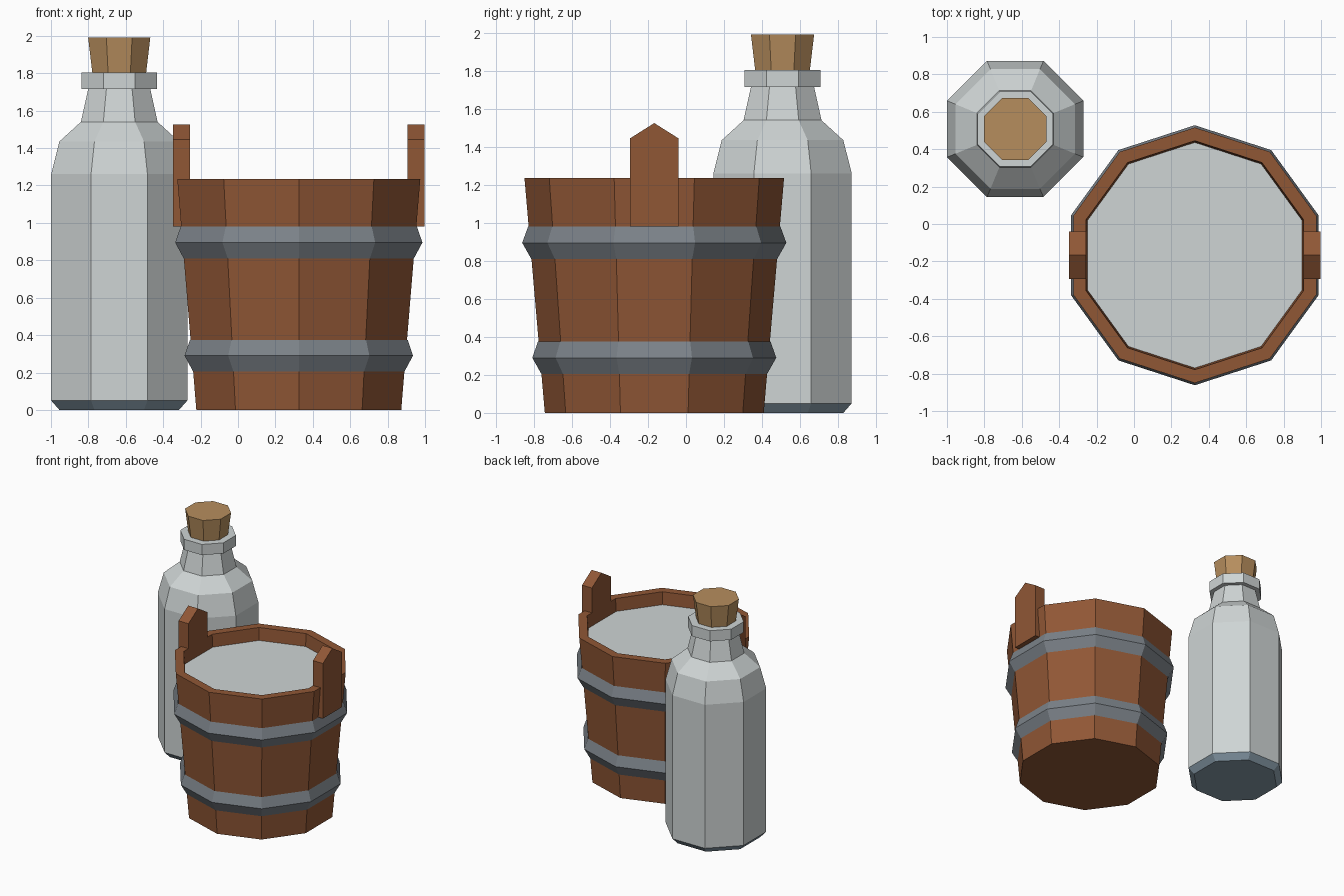
import bpy, bmesh, math

if "Cube" in bpy.data.objects:
    bpy.data.objects.remove(bpy.data.objects["Cube"])


def material(name, rgb):
    m = bpy.data.materials.new(name)
    m.diffuse_color = (*rgb, 1)
    m.use_nodes = True
    m.node_tree.nodes["Principled BSDF"].inputs["Base Color"].default_value = m.diffuse_color
    return m


GLASS = material("milk white", (0.62, 0.66, 0.66))
BASE = material("slate blue base", (0.25, 0.34, 0.41))
CORK = material("cork tan", (0.47, 0.27, 0.11))
WOOD = material("stave brown", (0.28, 0.095, 0.036))
IRON = material("iron grey", (0.20, 0.225, 0.25))

BOTTLE = (-0.635, 0.508)
BUCKET = (0.325, -0.167)


def finish(name, bm, mats):
    me = bpy.data.meshes.new(name)
    bm.normal_update()
    bm.to_mesh(me)
    bm.free()
    for m in mats:
        me.materials.append(m)
    ob = bpy.data.objects.new(name, me)
    bpy.context.collection.objects.link(ob)
    return ob


def lathe(name, centre, n, profile, mats, caps=True):
    """Spin (radius, z) points, listed going up the outside, into n flat sides."""
    bm = bmesh.new()
    rings = []
    for r, z in profile:
        rings.append([bm.verts.new((centre[0] + r * math.cos(a), centre[1] + r * math.sin(a), z))
                      for a in (math.pi / n + math.tau * k / n for k in range(n))])
    for lo, hi in zip(rings, rings[1:]):
        for k in range(n):
            j = (k + 1) % n
            bm.faces.new((lo[k], lo[j], hi[j], hi[k]))
    if caps:
        if len(rings) > 1:
            bm.faces.new(rings[0][::-1])
        bm.faces.new(rings[-1])
    return finish(name, bm, mats)


def octagon(pts):
    """Convert flat-to-centre distances to corner radii."""
    return [(r / math.cos(math.pi / 8), z) for r, z in pts]


# Bottle: body with bevelled base, collar and cork
body = lathe("bottle_body", BOTTLE, 8, octagon(
    [(0.32, 0), (0.364, 0.05), (0.364, 1.26), (0.32, 1.435), (0.205, 1.54), (0.165, 1.72)]),
    [GLASS, BASE])
for p in body.data.polygons:
    if p.center.z < 0.045:
        p.material_index = 1
lathe("bottle_collar", BOTTLE, 8, octagon([(0.201, 1.715), (0.201, 1.805)]), [GLASS])
lathe("cork", BOTTLE, 8, octagon([(0.143, 1.795), (0.166, 1.99)]), [CORK])

# Bucket: staved wall with hollow rim, filled with milk
lathe("bucket_wall", BUCKET, 10,
      [(0.576, 0), (0.683, 1.235), (0.612, 1.235), (0.592, 1.0)], [WOOD])
lathe("milk_surface", BUCKET, 10, [(0.603, 1.13)], [GLASS])

# Iron hoops with a ridged section
for name, pts in (("lower_hoop", [(0.594, 0.205), (0.642, 0.29), (0.612, 0.375)]),
                  ("upper_hoop", [(0.647, 0.81), (0.695, 0.895), (0.664, 0.98)])):
    lathe(name, BUCKET, 10, pts, [IRON], caps=False)

# Pointed handle staves on both sides
for name, x0 in (("left_handle", -0.348), ("right_handle", 0.906)):
    bm = bmesh.new()
    outline = [(-0.127, 0.98), (0.127, 0.98), (0.127, 1.445), (0, 1.525), (-0.127, 1.445)]
    f = bm.faces.new([bm.verts.new((x0, BUCKET[1] + y, z)) for y, z in outline])
    ext = bmesh.ops.extrude_face_region(bm, geom=[f])
    for v in ext["geom"]:
        if isinstance(v, bmesh.types.BMVert):
            v.co.x += 0.092
    bmesh.ops.recalc_face_normals(bm, faces=bm.faces)
    # keep the starting face if the extrusion dropped it
    bmesh.ops.holes_fill(bm, edges=bm.edges, sides=0)
    bmesh.ops.recalc_face_normals(bm, faces=bm.faces)
    finish(name, bm, [WOOD])
